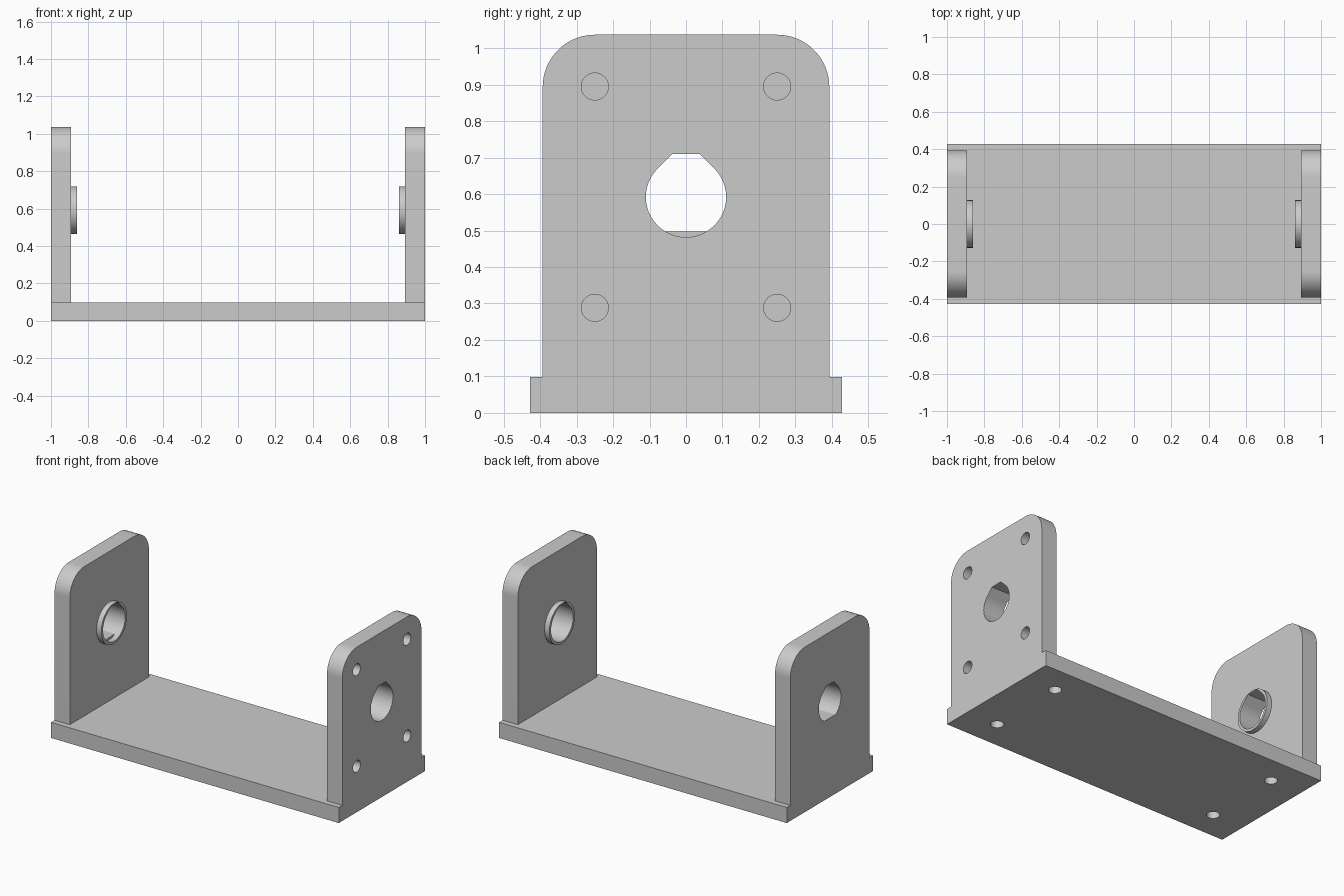
import bpy, bmesh
from math import sin, cos, pi, radians
from mathutils import Vector

default_cube = bpy.data.objects.get("Cube")
if default_cube:
    bpy.data.objects.remove(default_cube, do_unlink=True)

BASE_H, BASE_Y = 0.098, 0.428
PLATE_Y, PLATE_TOP, PLATE_T, CORNER = 0.393, 1.037, 0.106, 0.143
BORE_Z, BORE_R, BOSS_R, BOSS_T = 0.592, 0.11, 0.127, 0.033
SCREW_R, SCREW_DEPTH = 0.037, 0.07

grey = bpy.data.materials.new("Light grey")
grey.use_nodes = True
grey.diffuse_color = (0.6, 0.6, 0.6, 1)
grey.node_tree.nodes["Principled BSDF"].inputs["Base Color"].default_value = (0.6, 0.6, 0.6, 1)


def arc(cy, cz, r, start, end, steps):
    angles = [radians(start + (end - start) * i / steps) for i in range(steps + 1)]
    return [(cy + r * cos(a), cz + r * sin(a)) for a in angles]


def prism(name, outline, near, far, axis="x"):
    """Extrude a closed outline along x (outline in y, z) or z (outline in x, y)."""
    def place(u, v, w):
        return (w, u, v) if axis == "x" else (u, v, w)
    bm = bmesh.new()
    face = bm.faces.new([bm.verts.new(place(u, v, near)) for u, v in outline])
    extruded = bmesh.ops.extrude_face_region(bm, geom=[face])["geom"]
    shift = Vector(place(0, 0, far - near))
    bmesh.ops.translate(bm, vec=shift, verts=[g for g in extruded if isinstance(g, bmesh.types.BMVert)])
    bmesh.ops.recalc_face_normals(bm, faces=bm.faces)
    mesh = bpy.data.meshes.new(name)
    bm.to_mesh(mesh)
    bm.free()
    mesh.materials.append(grey)
    obj = bpy.data.objects.new(name, mesh)
    bpy.context.collection.objects.link(obj)
    return obj


def cut(obj, cutters):
    """Subtract the cutters for good, then discard them."""
    for cutter in cutters:
        mod = obj.modifiers.new("Cut", "BOOLEAN")
        mod.operation, mod.solver, mod.object = "DIFFERENCE", "EXACT", cutter
    evaluated = obj.evaluated_get(bpy.context.evaluated_depsgraph_get())
    mesh = bpy.data.meshes.new_from_object(evaluated)
    obj.modifiers.clear()
    obj.data = mesh
    for cutter in cutters:
        bpy.data.objects.remove(cutter, do_unlink=True)


def circle(u, v, r, steps=48):
    return arc(u, v, r, 0, 360, steps)[:-1]


def bore_outline(flat_bottom):
    # Round below, 45 degree shoulders and a short flat roof above
    points = arc(0, 0, BORE_R, 135, 405, 72) + [(0.038, 0.118), (-0.038, 0.118)]
    if flat_bottom:
        half = (BORE_R ** 2 - 0.095 ** 2) ** 0.5
        below = [p for p in points if p[1] < -0.095]
        first = points.index(below[0])
        points = points[:first] + [(-half, -0.095), (half, -0.095)] + points[first + len(below):]
    return [(y, z + BORE_Z) for y, z in points]


parts = []

# Base with four blind holes underneath
base = prism("base", [(-1, -BASE_Y), (1, -BASE_Y), (1, BASE_Y), (-1, BASE_Y)], 0, BASE_H, "z")
cut(base, [prism("cutter", circle(x, y, SCREW_R), -0.05, SCREW_DEPTH, "z")
           for x in (-0.785, 0.785) for y in (-0.25, 0.25)])
parts.append(base)

# Upright plates with rounded shoulders, each with a boss ring on its inner face
inner = PLATE_Y - CORNER
shoulder = PLATE_TOP - CORNER
plate_outline = ([(-PLATE_Y, BASE_H), (PLATE_Y, BASE_H)]
                 + arc(inner, shoulder, CORNER, 0, 90, 20)
                 + arc(-inner, shoulder, CORNER, 90, 180, 20))
for side, s in (("left", 1), ("right", -1)):
    inside = s * (1 - PLATE_T)
    plate = prism(side + "_upright", plate_outline, s, inside)
    cutters = [prism("cutter", bore_outline(s < 0), s * 1.1, s * 0.8)]
    if s > 0:
        # Blind mounting holes on the outer face of one upright
        cutters += [prism("cutter", circle(y, z, SCREW_R), 1.05, 1 - SCREW_DEPTH)
                    for y in (-0.25, 0.25) for z in (0.288, 0.895)]
    cut(plate, cutters)
    boss = prism(side + "_boss_ring", circle(0, BORE_Z, BOSS_R, 72), inside, inside - s * BOSS_T)
    cut(boss, [prism("cutter", bore_outline(False), s * 1.1, s * 0.8)])
    parts += [plate, boss]

# Smooth the round walls, keep the edges crisp
bpy.ops.object.select_all(action="DESELECT")
for part in parts:
    part.select_set(True)
bpy.context.view_layer.objects.active = base
bpy.ops.object.shade_smooth_by_angle(angle=radians(30))
